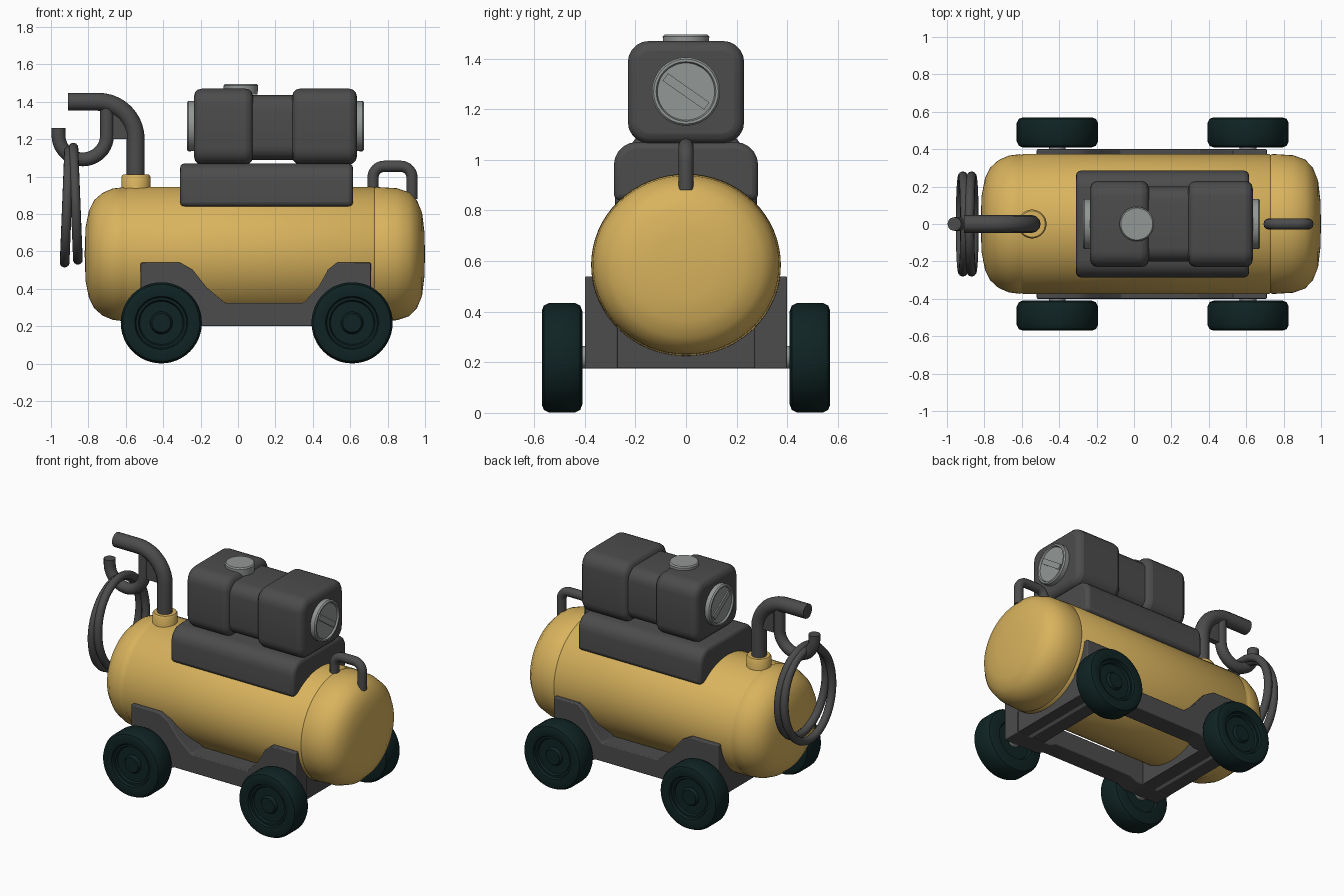
import bpy, bmesh, math
from mathutils import Vector, Matrix

if "Cube" in bpy.data.objects:
    bpy.data.objects.remove(bpy.data.objects["Cube"])


def material(name, rgb):
    m = bpy.data.materials.new(name)
    m.diffuse_color = (*rgb, 1)
    m.use_nodes = True
    m.node_tree.nodes["Principled BSDF"].inputs["Base Color"].default_value = m.diffuse_color
    return m


YELLOW = material("yellow paint", (0.69, 0.45, 0.11))
GREY = material("dark grey", (0.072, 0.072, 0.072))
SILVER = material("light grey", (0.29, 0.31, 0.30))
RUBBER = material("dark teal rubber", (0.005, 0.017, 0.017))


def finish(bm, name, mat, bevel=0.0, angle=35):
    bmesh.ops.recalc_face_normals(bm, faces=bm.faces)
    me = bpy.data.meshes.new(name)
    bm.to_mesh(me)
    bm.free()
    ob = bpy.data.objects.new(name, me)
    bpy.context.collection.objects.link(ob)
    me.materials.append(mat)
    if bevel:
        b = ob.modifiers.new("bevel", 'BEVEL')
        b.width, b.segments, b.limit_method = bevel, 3, 'ANGLE'
        b.angle_limit = math.radians(40)
    smooth(ob, angle)
    return ob


def smooth(ob, angle=35):
    bpy.ops.object.select_all(action='DESELECT')
    ob.select_set(True)
    bpy.context.view_layer.objects.active = ob
    bpy.ops.object.shade_smooth_by_angle(angle=math.radians(angle))


def lathe(name, profile, place, mat, segs=48, angle=35):
    """Revolve (radius, height) points; place(a, b, h) maps to a position."""
    bm = bmesh.new()
    rings = []
    for r, h in profile:
        if r == 0:
            rings.append([bm.verts.new(place(0, 0, h))] * segs)
        else:
            rings.append([bm.verts.new(place(r * math.cos(t), r * math.sin(t), h))
                          for t in (2 * math.pi * i / segs for i in range(segs))])
    for p, q in zip(rings, rings[1:]):
        for i in range(segs):
            j = (i + 1) % segs
            bm.faces.new(list(dict.fromkeys((p[i], p[j], q[j], q[i]))))
    return finish(bm, name, mat, angle=angle)


def round_box(name, lo, hi, mat, long_r=0.0, bevel=0.0, top_only=False, rot=None):
    """Box whose lengthwise (x) edges get a big radius, all others a small one."""
    lo, hi = Vector(lo), Vector(hi)
    mid = (lo + hi) / 2
    bm = bmesh.new()
    bmesh.ops.create_cube(bm, size=1)
    for v in bm.verts:
        v.co = Vector([c * s for c, s in zip(v.co, hi - lo)])
    if long_r:
        edges = [e for e in bm.edges if abs(e.verts[0].co.x - e.verts[1].co.x) > 1e-4
                 and (not top_only or e.verts[0].co.z > 0)]
        bmesh.ops.bevel(bm, geom=edges, offset=long_r, segments=5, profile=0.5,
                        affect='EDGES')
    if rot:
        bm.transform(rot)
    bm.transform(Matrix.Translation(mid))
    return finish(bm, name, mat, bevel)


def prism(name, outline, y0, y1, mat, bevel=0.0):
    """Extrude an x-z outline from y0 to y1."""
    bm = bmesh.new()
    f = bm.faces.new([bm.verts.new((x, y0, z)) for x, z in outline])
    ext = bmesh.ops.extrude_face_region(bm, geom=[f])["geom"]
    bmesh.ops.translate(bm, vec=(0, y1 - y0, 0),
                        verts=[v for v in ext if isinstance(v, bmesh.types.BMVert)])
    return finish(bm, name, mat, bevel)


def tube(name, pts, radius, mat, fillet=0.0, cyclic=False):
    """Pipe along points with filleted corners."""
    pts = [Vector(p) for p in pts]
    path = pts
    if fillet:
        path = [pts[0]]
        for a, b, c in zip(pts, pts[1:], pts[2:]):
            u, w = (a - b).normalized(), (c - b).normalized()
            centre = b + (u + w) * fillet          # all bends are right angles
            for i in range(11):
                t = math.pi / 2 * i / 10
                path.append(centre - w * fillet * math.cos(t) - u * fillet * math.sin(t))
        path.append(pts[-1])
    cu = bpy.data.curves.new(name, 'CURVE')
    cu.dimensions = '3D'
    cu.bevel_depth, cu.bevel_resolution, cu.use_fill_caps = radius, 4, True
    sp = cu.splines.new('POLY')
    sp.points.add(len(path) - 1)
    for p, co in zip(sp.points, path):
        p.co = (*co, 1)
    sp.use_cyclic_u = cyclic
    ob = bpy.data.objects.new(name, cu)
    bpy.context.collection.objects.link(ob)
    cu.materials.append(mat)
    bpy.ops.object.select_all(action='DESELECT')
    ob.select_set(True)
    bpy.context.view_layer.objects.active = ob
    bpy.ops.object.convert(target='MESH')
    smooth(bpy.context.object, 50)


# Air tank with domed ends and a fine seam at each dome
tank = [(0, -.82), (.4, -.815), (.65, -.797), (.8, -.77), (.91, -.725), (.975, -.67),
        (.995, -.61), (.985, -.6), (1, -.59), (1, .72), (.985, .73), (.998, .74),
        (.98, .85), (.92, .915), (.8, .957), (.62, .984), (.35, .996), (0, 1)]
lathe("air_tank", tank, lambda a, b, h: (h, a * .375, .585 + b * .36), YELLOW, 64, 50)

# Engine saddle and engine body
round_box("engine_saddle", (-.31, -.285, .84), (.615, .285, 1.07), GREY, .09, .025, True)
round_box("engine_block_left", (-.235, -.23, 1.065), (.08, .23, 1.47), GREY, .085, .04)
round_box("engine_block_right", (.29, -.23, 1.065), (.635, .23, 1.47), GREY, .085, .04)
round_box("engine_middle", (.04, -.2, 1.09), (.33, .2, 1.435), GREY, .075)

# Filler cap on top, round covers with a diagonal bar on both ends
lathe("filler_cap", [(0, 1.44), (.09, 1.44), (.092, 1.487), (.085, 1.495), (0, 1.495)],
      lambda a, b, h: (.015 + a, b, h), SILVER)
cover = [(0, .40), (.133, .40), (.135, .465), (.128, .473), (.118, .473), (.113, .462), (0, .462)]
for side, s in (("right", 1), ("left", -1)):
    lathe("end_cover_" + side, cover, lambda a, b, h: (.2 + s * h, a, 1.27 + b), SILVER)
    xs = sorted((.2 + s * .455, .2 + s * .470))
    round_box("cover_bar_" + side, (xs[0], -.1, 1.252), (xs[1], .1, 1.288), SILVER,
              rot=Matrix.Rotation(math.radians(-35), 4, 'X'))

# Upright pipe with collar, hose hook and web
lathe("pipe_collar", [(0, .90), (.077, .90), (.077, 1.0), (.07, 1.01), (0, 1.01)],
      lambda a, b, h: (-.545 + a, b, h), YELLOW)
tube("upright_pipe", [(-.547, 0, .92), (-.547, 0, 1.4), (-.91, 0, 1.4)], .048, GREY, .2)
tube("hose_hook", [(-.70, 0, 1.4), (-.70, 0, 1.092), (-.96, 0, 1.092), (-.96, 0, 1.26)],
     .037, GREY, .1299)
prism("hook_web", [(-.70, 1.2), (-.56, 1.2), (-.57, 1.28), (-.62, 1.37), (-.70, 1.4)],
      -.02, .02, GREY)

# Two hose loops hung on the hook, slightly twisted against each other
for k, (x, zc, s) in enumerate(((-.915, .84, 1), (-.868, .855, -1))):
    loop = []
    for i in range(56):
        t = 2 * math.pi * i / 56
        loop.append((x + s * .012 * math.sin(t), .255 * math.cos(t), zc + .30 * math.sin(t)))
    tube("hose_loop_%d" % (k + 1), loop, .026, GREY, cyclic=True)

# Lifting handle
tube("lifting_handle", [(.722, 0, .9), (.722, 0, 1.055), (.93, 0, 1.055), (.93, 0, .88)],
     .03, GREY, .06)

# Chassis: side rails with raised brackets, and a cross beam at each axle
rail = [(-.52, .175), (-.25, .175), (-.2, .2), (.4, .2), (.45, .175), (.71, .175),
        (.71, .54), (.53, .54), (.48, .5), (.43, .41), (.35, .325), (-.07, .325),
        (-.17, .41), (-.24, .5), (-.31, .54), (-.52, .54)]
for side, s in (("front", -1), ("back", 1)):
    prism("side_rail_" + side, rail, s * .27, s * .40, GREY, .006)
for end, x0, x1 in (("left", -.515, -.3), ("right", .5, .705)):
    round_box("cross_beam_" + end, (x0, -.3, .177), (x1, .3, .38), GREY)

# Axles and wheels
wheel = [(0, .553), (.05, .553), (.056, .545), (.06, .535), (.115, .535), (.122, .548),
         (.135, .548), (.142, .563), (.185, .57), (.206, .562), (.217, .54), (.217, .44),
         (.206, .418), (.185, .41), (.13, .41), (.12, .43), (0, .43)]
for end, x in (("left", -.41), ("right", .61)):
    lathe("axle_" + end, [(0, -.44), (.045, -.44), (.045, .44), (0, .44)],
          lambda a, b, h: (x + a, h, .22 + b), SILVER, 24)
    for side, s in (("front", -1), ("back", 1)):
        lathe("wheel_%s_%s" % (side, end), wheel,
              lambda a, b, h: (x + a, s * h, .218 + b), RUBBER)
